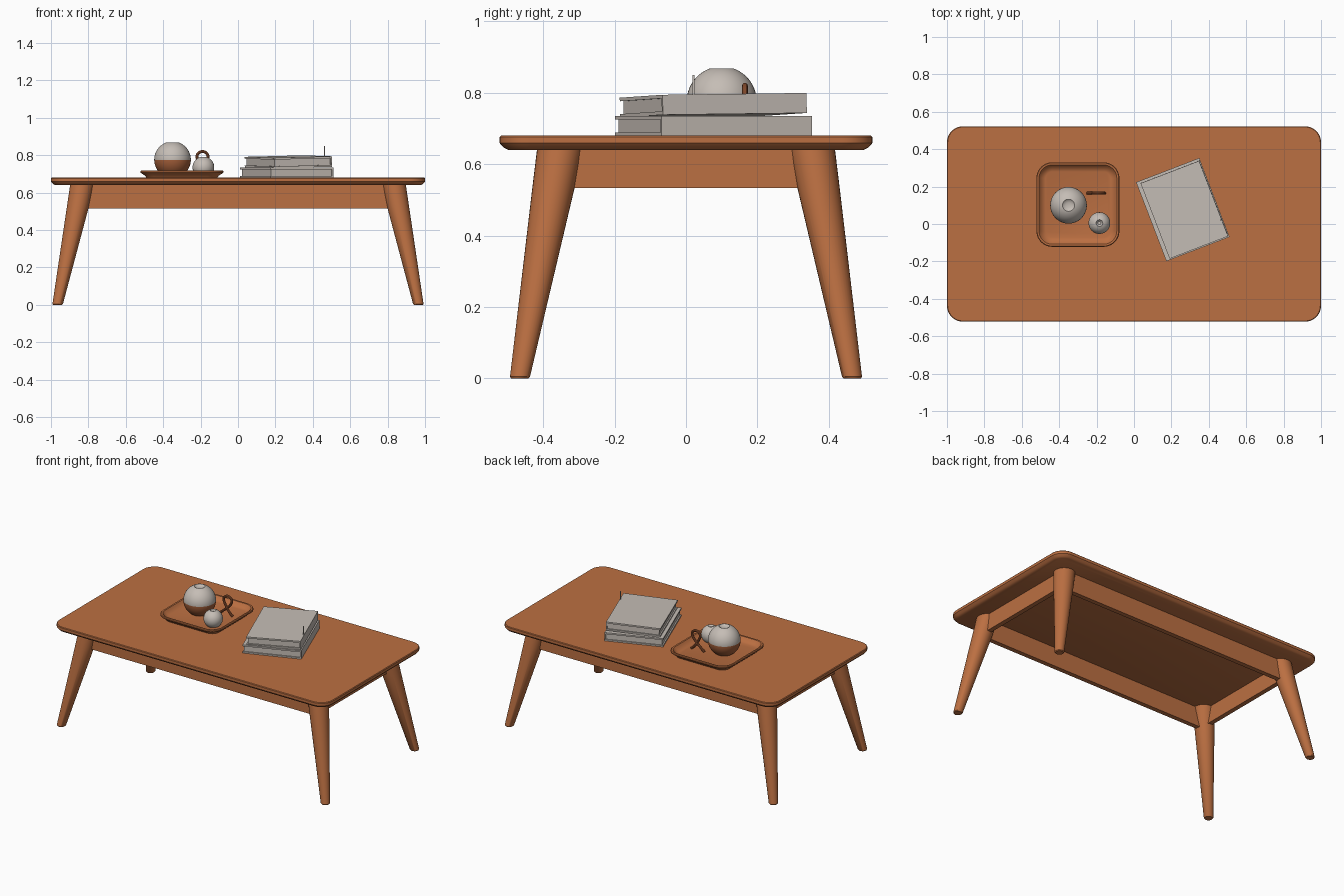
import bpy, bmesh, math
from mathutils import Matrix, Vector

if "Cube" in bpy.data.objects:
    bpy.data.objects.remove(bpy.data.objects["Cube"])


def material(name, rgb):
    m = bpy.data.materials.new(name)
    m.diffuse_color = (*rgb, 1)
    m.use_nodes = True
    m.node_tree.nodes["Principled BSDF"].inputs["Base Color"].default_value = m.diffuse_color
    return m


WOOD = material("warm wood", (0.50, 0.16, 0.054))
GREY = material("warm grey", (0.56, 0.51, 0.465))
DARK = material("brown glaze", (0.36, 0.11, 0.04))


def finish(name, bm, mats, angle=35):
    bmesh.ops.recalc_face_normals(bm, faces=bm.faces)
    me = bpy.data.meshes.new(name)
    bm.to_mesh(me)
    bm.free()
    for m in mats:
        me.materials.append(m)
    for p in me.polygons:
        p.use_smooth = True
    me.set_sharp_from_angle(angle=math.radians(angle))
    ob = bpy.data.objects.new(name, me)
    bpy.context.collection.objects.link(ob)
    return ob


def loft(bm, rings):
    """Skin a list of closed rings and cap both ends."""
    vs = [[bm.verts.new(p) for p in r] for r in rings]
    n = len(vs[0])
    for a, b in zip(vs, vs[1:]):
        for i in range(n):
            j = (i + 1) % n
            bm.faces.new((a[i], a[j], b[j], b[i]))
    bm.faces.new(vs[0][::-1])
    bm.faces.new(vs[-1])


def rounded_ring(cx, cy, hx, hy, r, z, steps=10):
    pts = []
    for k, (sx, sy) in enumerate([(1, 1), (-1, 1), (-1, -1), (1, -1)]):
        for i in range(steps + 1):
            a = math.pi / 2 * (k + i / steps)
            pts.append((cx + sx * (hx - r) + r * math.cos(a),
                        cy + sy * (hy - r) + r * math.sin(a), z))
    return pts


def circle_ring(cx, cy, r, z, n=40):
    return [(cx + r * math.cos(2 * math.pi * i / n),
             cy + r * math.sin(2 * math.pi * i / n), z) for i in range(n)]


def box(bm, x0, x1, y0, y1, z0, z1):
    mat = Matrix.Translation(((x0 + x1) / 2, (y0 + y1) / 2, (z0 + z1) / 2))
    mat = mat @ Matrix.Diagonal((x1 - x0, y1 - y0, z1 - z0, 1))
    bmesh.ops.create_cube(bm, size=1, matrix=mat)


# Tabletop with bevelled underside
bm = bmesh.new()
loft(bm, [rounded_ring(0, 0, 1 - d, 0.522 - d, 0.085 - d, z) for d, z in
          [(0.025, 0.64), (0.012, 0.646), (0.0, 0.659), (0.0, 0.676), (0.004, 0.68)]])
finish("tabletop", bm, [WOOD])

# Splayed tapered legs
for sx, px in ((-1, "left"), (1, "right")):
    for sy, py in ((-1, "front"), (1, "back")):
        bm = bmesh.new()
        loft(bm, [circle_ring(sx * x, sy * y, r, z, 32) for x, y, r, z in
                  [(0.965, 0.466, 0.024, 0), (0.964, 0.465, 0.028, 0.005),
                   (0.855, 0.372, 0.059, 0.53), (0.832, 0.352, 0.065, 0.645)]])
        finish(f"{py}_{px}_leg", bm, [WOOD])

# Aprons
for s, side in ((-1, "front"), (1, "back")):
    bm = bmesh.new()
    box(bm, -0.84, 0.84, s * 0.37 - 0.015, s * 0.37 + 0.015, 0.515, 0.645)
    finish(f"{side}_apron", bm, [WOOD])
for s, side in ((-1, "left"), (1, "right")):
    bm = bmesh.new()
    box(bm, s * 0.85 - 0.015, s * 0.85 + 0.015, -0.36, 0.36, 0.533, 0.645)
    finish(f"{side}_apron", bm, [WOOD])

# Tray with a raised flared rim
bm = bmesh.new()
loft(bm, [rounded_ring(-0.30, 0.104, 0.222 - d, 0.226 - d, max(0.085 - d, 0.03), z) for d, z in
          [(0.034, 0.678), (0.026, 0.69), (0.006, 0.703), (0.0, 0.708), (0.0, 0.715),
           (0.004, 0.719), (0.014, 0.718), (0.022, 0.708), (0.036, 0.696), (0.05, 0.692)]])
finish("tray", bm, [WOOD])


# Round vases with a dimpled mouth
def vase(name, cx, cy, r, zc, z0, mouth, mats, split=None):
    a0 = math.asin((z0 - zc) / r)
    a1 = math.acos(mouth / r)
    angles = [a0 + (0 - a0) * i / 8 for i in range(8)] + [a1 * i / 12 for i in range(13)]
    prof = [(r * math.cos(a), zc + r * math.sin(a)) for a in angles]
    top = prof[-1][1]
    prof += [(mouth * 0.9, top + 0.001), (mouth * 0.75, top - 0.004), (mouth * 0.4, top - 0.009)]
    bm = bmesh.new()
    loft(bm, [circle_ring(cx, cy, rr, z) for rr, z in prof])
    if split is not None:
        for f in bm.faces:
            f.material_index = int(f.calc_center_median().z < split)
    return finish(name, bm, mats)


vase("large_vase", -0.35, 0.10, 0.098, 0.776, 0.691, 0.036, [GREY, DARK], 0.776)
vase("small_vase", -0.185, 0.005, 0.058, 0.735, 0.691, 0.02, [GREY])

# Looped ribbon ornament standing on the tray
cu = bpy.data.curves.new("ornament_path", "CURVE")
cu.dimensions = "3D"
cu.bevel_depth = 0.008
cu.bevel_resolution = 3
cu.resolution_u = 8
cu.use_fill_caps = True
path = [(-0.25, 0.695), (-0.22, 0.72), (-0.175, 0.755), (-0.15, 0.80), (-0.19, 0.83),
        (-0.23, 0.80), (-0.205, 0.755), (-0.185, 0.72), (-0.155, 0.695)]
sp = cu.splines.new("NURBS")
sp.points.add(len(path) - 1)
for p, (x, z) in zip(sp.points, path):
    p.co = (x, 0.165, z, 1)
sp.order_u = 4
sp.use_endpoint_u = True
helper = bpy.data.objects.new("ornament_path", cu)
bpy.context.collection.objects.link(helper)
dg = bpy.context.evaluated_depsgraph_get()
me = bpy.data.meshes.new_from_object(helper.evaluated_get(dg))
bpy.data.objects.remove(helper)
bm = bmesh.new()
bm.from_mesh(me)
for f in bm.faces:
    f.material_index = 0
finish("loop_ornament", bm, [DARK])


# Books: two covers, recessed pages and a spine
def book(name, loc, w, d, h, rot):
    c = 0.010
    bm = bmesh.new()
    box(bm, -w / 2, w / 2, -d / 2, d / 2, 0, c)
    box(bm, -w / 2, w / 2, -d / 2, d / 2, h - c, h)
    box(bm, -w / 2 + 0.005, w / 2 - 0.008, -d / 2 + 0.008, d / 2 - 0.008, c, h - c)
    box(bm, -w / 2, -w / 2 + 0.008, -d / 2, d / 2, c, h - c)
    ob = finish(name, bm, [GREY])
    ob.location = loc
    ob.rotation_euler = rot
    return ob


yaw = math.radians(-159)
book("lower_book", (0.261, 0.077, 0.679), 0.362, 0.452, 0.056, (0, 0, yaw))
book("upper_book", (0.270, 0.077, 0.737), 0.335, 0.432, 0.056, (-0.012, 0.024, yaw))

# Thin bookmark standing at the book edge
bm = bmesh.new()
box(bm, 0.461, 0.465, 0.018, 0.024, 0.78, 0.85)
finish("bookmark", bm, [GREY])
